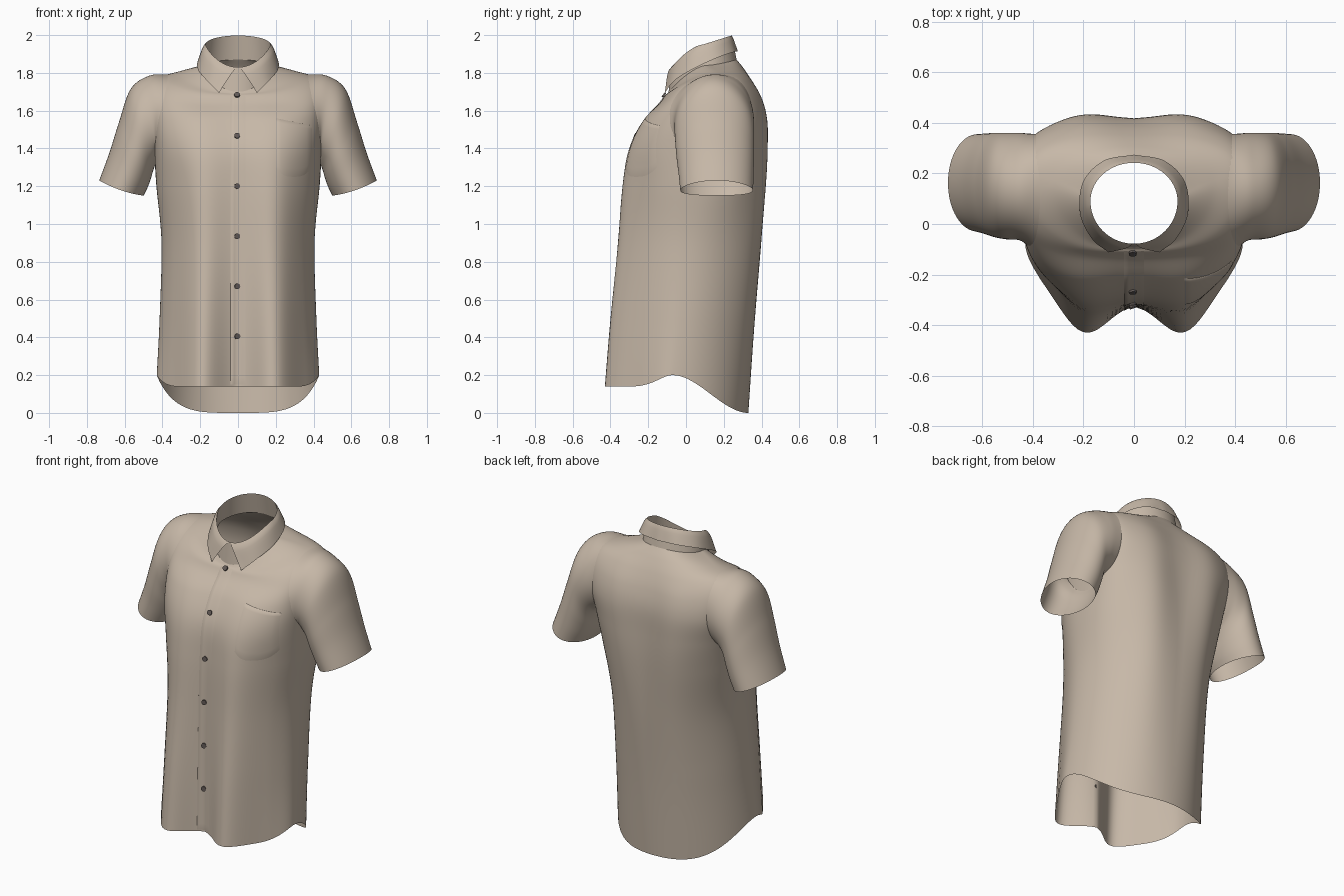
import bpy, bmesh, math
from mathutils import Vector
from mathutils.bvhtree import BVHTree

if "Cube" in bpy.data.objects:
    bpy.data.objects.remove(bpy.data.objects["Cube"])


def material(name, rgb):
    m = bpy.data.materials.new(name)
    m.diffuse_color = (*rgb, 1)
    m.use_nodes = True
    m.node_tree.nodes["Principled BSDF"].inputs["Base Color"].default_value = m.diffuse_color
    return m


FABRIC = material("tan fabric", (0.57, 0.48, 0.39))
BUTTON = material("dark button", (0.12, 0.10, 0.092))


def spline(rows, t):
    """Catmull-Rom through rows of numbers, t in 0..1."""
    f = t * (len(rows) - 1)
    i = min(int(f), len(rows) - 2)
    f -= i
    p1, p2 = rows[i], rows[i + 1]
    p0 = rows[i - 1] if i else [2 * a - b for a, b in zip(p1, p2)]
    p3 = rows[i + 2] if i + 2 < len(rows) else [2 * b - a for a, b in zip(p1, p2)]
    return [0.5 * (2 * b + (c - a) * f + (2 * a - 5 * b + 4 * c - d) * f * f
                   + (3 * b - a - 3 * c + d) * f ** 3)
            for a, b, c, d in zip(p0, p1, p2, p3)]


def grid_object(name, rows, closed, recalc=False):
    """Skin a grid of points; closed joins each row into a ring."""
    bm = bmesh.new()
    vs = [[bm.verts.new(p) for p in r] for r in rows]
    n = len(rows[0])
    for a, b in zip(vs, vs[1:]):
        for j in range(n if closed else n - 1):
            k = (j + 1) % n
            bm.faces.new((a[j], a[k], b[k], b[j]))
    if recalc:
        bmesh.ops.recalc_face_normals(bm, faces=bm.faces)
    for f in bm.faces:
        f.smooth = True
    me = bpy.data.meshes.new(name)
    bm.to_mesh(me)
    bm.free()
    me.materials.append(FABRIC)
    ob = bpy.data.objects.new(name, me)
    bpy.context.collection.objects.link(ob)
    return ob


def ease(t):
    t = min(max(t, 0), 1)
    return t * t * (3 - 2 * t)


def section(row, th):
    """Point on a body ring: separate front, side and back heights and depths."""
    zf, zs, zb, w, yf, yc, yb, n, lobe, back = row
    c, s = math.cos(th), math.sin(th)
    x = w * math.copysign(abs(c) ** (2 / n), c)
    q = abs(s) ** (2 / n)
    wave = math.exp(-((abs(x) - 0.2) / 0.13) ** 2) * min(1, abs(s) * 2)
    hem, collar = zs < 0.6, zs > 1.9
    if s < 0:
        k = ease(-1.5 * s) if hem else abs(s) ** 1.6
        return Vector((x, yc + (yf - yc) * q - lobe * wave, zs + (zf - zs) * k))
    k = ease(s) if hem else s if collar else s ** 1.5
    return Vector((x, yc + (yb - yc) * q + back * wave, zs + (zb - zs) * k))


def ring(row, n=128):
    return [section(row, 2 * math.pi * j / n) for j in range(n)]


# Torso: z front, side, back, half width, y front, middle, back, squareness, folds
NECK = (1.70, 1.84, 1.87, 0.185, -0.092, 0.11, 0.268, 2, 0, 0)
TORSO = [
    (0.14, 0.20, 0.00, 0.430, -0.31, -0.07, 0.33, 2.0, 0.145, 0.0),
    (0.50, 0.50, 0.45, 0.415, -0.31, -0.03, 0.36, 2.0, 0.12, 0.01),
    (0.90, 0.90, 0.90, 0.405, -0.31, 0.01, 0.395, 2.1, 0.08, 0.02),
    (1.20, 1.20, 1.20, 0.432, -0.305, 0.06, 0.412, 2.4, 0.05, 0.025),
    (1.40, 1.40, 1.40, 0.445, -0.285, 0.11, 0.415, 2.9, 0.025, 0.025),
    (1.55, 1.55, 1.55, 0.458, -0.215, 0.16, 0.412, 3.3, 0.015, 0.022),
    (1.64, 1.69, 1.66, 0.462, -0.14, 0.17, 0.387, 3.1, 0, 0.02),
    (1.68, 1.772, 1.75, 0.420, -0.112, 0.18, 0.350, 2.6, 0, 0.01),
    (1.69, 1.808, 1.82, 0.310, -0.10, 0.16, 0.308, 2.2, 0, 0),
    NECK]
body = grid_object("shirt_body", [ring(spline(TORSO, i / 90)) for i in range(91)], True)
bm = bmesh.new()
bm.from_mesh(body.data)
surface = BVHTree.FromBMesh(bm)

# Armholes: open the torso wall behind the sleeve seams
holes = []
for f in bm.faces:
    c = f.calc_center_median()
    if abs(c.x) > 0.39 and ((c.y - 0.15) / 0.15) ** 2 + ((c.z - 1.565) / 0.16) ** 2 < 1:
        holes.append(f)
bmesh.ops.delete(bm, geom=holes, context='FACES')
bm.to_mesh(body.data)
bm.free()

# Sleeves: top x, z, underside x, z, y front, y back; the first ring is sewn to the torso
SLEEVE = [
    (0.37, 1.785, 0.41, 1.35, -0.07, 0.355),
    (0.47, 1.785, 0.437, 1.32, -0.064, 0.360),
    (0.568, 1.715, 0.45, 1.28, -0.06, 0.360),
    (0.630, 1.54, 0.463, 1.235, -0.052, 0.360),
    (0.680, 1.38, 0.480, 1.19, -0.04, 0.358),
    (0.735, 1.23, 0.500, 1.15, -0.03, 0.355)]


def sleeve_ring(row, sewn, n=64):
    tx, tz, bx, bz, yf, yb = row
    pts = []
    for j in range(n):
        a = 2 * math.pi * j / n
        u = (1 + math.cos(a)) / 2
        p = Vector((bx + (tx - bx) * u,
                    (yf + yb) / 2 + (yb - yf) / 2 * math.sin(a),
                    bz + (tz - bz) * u - 0.012 * math.sin(a) ** 2))
        pts.append(surface.find_nearest(p)[0] if sewn else p)
    return pts


control = [sleeve_ring(r, i == 0) for i, r in enumerate(SLEEVE)]
for side, label in ((1, "left"), (-1, "right")):
    rows = []
    for i in range(41):
        rows.append([])
        for column in zip(*control):
            x, y, z = spline(column, i / 40)
            rows[-1].append((side * x, y, z))
    grid_object(label + "_sleeve", rows, True, recalc=True)

# Collar stand rising from the neckline to the fold
FOLD = (1.83, 1.95, 1.998, 0.172, -0.078, 0.09, 0.242, 2, 0, 0)
stand = [[a.lerp(b, i / 6) for a, b in zip(ring(NECK), ring(FOLD))] for i in range(7)]
grid_object("collar_stand", stand, True)

# Collar leaf: folds over the stand and ends in two points at the front
LEAF_EDGE = [(0.10, -0.112, 1.695), (0.165, -0.06, 1.76), (0.213, 0.04, 1.822),
             (0.202, 0.165, 1.88), (0.12, 0.25, 1.91), (0, 0.274, 1.915)]


def leaf_column(t, side):
    top = section(FOLD, math.radians(-88 + 178 * t))
    low = Vector(spline(LEAF_EDGE, t))
    col = []
    for k in range(7):
        v = k / 6
        p = top.lerp(low, v)
        out = Vector((p.x, p.y - 0.09, 0)).normalized()
        bulge = math.sin(math.pi * math.sqrt(v)) * (1 - 0.8 * t)
        p += out * 0.01 * bulge
        p.z += 0.004 * bulge
        col.append((side * p.x, p.y, min(p.z, 2.0)))
    return col


cols = [leaf_column(i / 32, 1) for i in range(33)]
cols += [leaf_column(i / 32, -1) for i in range(31, -1, -1)]
grid_object("collar_leaf", cols, False, recalc=True)


# Panels laid on the shirt front
def on_front(x, z, lift):
    hit, normal, _, _ = surface.ray_cast(Vector((x, -2, z)), Vector((0, 1, 0)))
    if normal.y > 0:
        normal = -normal
    return hit + normal * lift, normal


def panel(name, fn, nu, nv, lift):
    rows = []
    for j in range(nv + 1):
        rows.append([on_front(*fn(i / nu, j / nv),
                              0.0006 if i in (0, nu) or j in (0, nv) else lift)[0]
                     for i in range(nu + 1)])
    grid_object(name, rows, False)


def placket(u, v):
    u = (0, 0.01, 0.25, 0.5, 0.75, 1)[round(u * 5)]
    return -0.04 + 0.08 * u, 0.15 + 1.535 * v


def pocket(u, v):
    # the last row sits close to the edge, so only the pocket opening shows as a step
    v = 1 if v > 0.99 else min(v * 14 / 13, 0.995)
    low = 1.25 + 0.05 * abs(2 * u - 1) ** 3
    return 0.20 + 0.19 * u, low + (1.56 - 0.04 * u - low) * v


panel("button_placket", placket, 5, 80, 0.0025)
panel("chest_pocket", pocket, 14, 14, 0.003)

# Buttons down the front
for i, z in enumerate((1.68, 1.465, 1.20, 0.935, 0.67, 0.405)):
    p, normal = on_front(-0.005, z, 0.006)
    bpy.ops.mesh.primitive_cylinder_add(vertices=20, radius=0.015, depth=0.009, location=p,
                                        rotation=normal.to_track_quat('Z', 'Y').to_euler())
    b = bpy.context.object
    b.name = f"button_{i + 1}"
    b.data.materials.append(BUTTON)
    bpy.ops.object.shade_smooth_by_angle()
